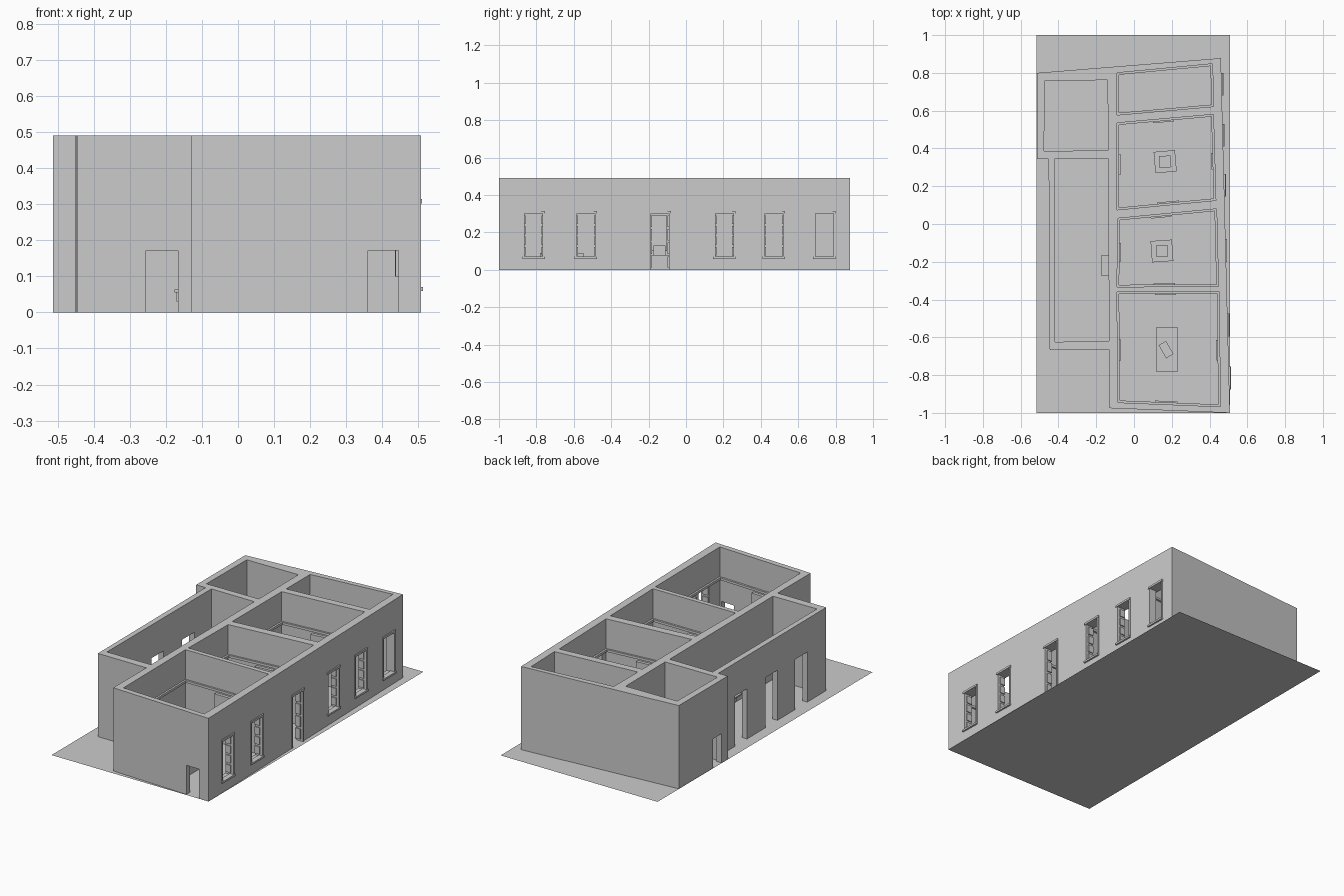
import bpy, bmesh, math
from mathutils import Vector, Matrix

cube = bpy.data.objects.get("Cube")
if cube:
    bpy.data.objects.remove(cube, do_unlink=True)

grey = bpy.data.materials.new("plain_grey")
grey.use_nodes = True
grey.diffuse_color = (0.6, 0.6, 0.6, 1)
grey.node_tree.nodes["Principled BSDF"].inputs["Base Color"].default_value = (0.6, 0.6, 0.6, 1)

H = 0.49        # wall height
HEAD = 0.31     # top of windows and picture rail


def add(name, bm):
    bmesh.ops.recalc_face_normals(bm, faces=bm.faces)
    me = bpy.data.meshes.new(name)
    bm.to_mesh(me)
    bm.free()
    me.materials.append(grey)
    ob = bpy.data.objects.new(name, me)
    bpy.context.collection.objects.link(ob)
    return ob


def prism(name, pts, z0, z1):
    bm = bmesh.new()
    face = bm.faces.new([bm.verts.new((x, y, z0)) for x, y in pts])
    ext = bmesh.ops.extrude_face_region(bm, geom=[face])
    top = [v for v in ext["geom"] if isinstance(v, bmesh.types.BMVert)]
    bmesh.ops.translate(bm, vec=(0, 0, z1 - z0), verts=top)
    return add(name, bm)


def box(name, x0, x1, y0, y1, z0, z1):
    return prism(name, [(x0, y0), (x1, y0), (x1, y1), (x0, y1)], z0, z1)


def turned_box(name, x, y, w, d, z0, z1, degrees):
    rot = Matrix.Rotation(math.radians(degrees), 2)
    corners = [(-w, -d), (w, -d), (w, d), (-w, d)]
    pts = [Vector((x, y)) + rot @ Vector(c) / 2 for c in corners]
    return prism(name, pts, z0, z1)


def wall_strip(name, a, b, t0, t1, depth, z0, z1):
    """Slab standing out from the wall a-b, room on the left side."""
    a, b = Vector(a), Vector(b)
    d = (b - a).normalized()
    n = Vector((-d.y, d.x)) * depth
    p, q = a.lerp(b, t0), a.lerp(b, t1)
    return prism(name, [p, q, q + n, p + n], z0, z1)


def east(y):
    """Outer face of the slightly slanting right wall."""
    return 0.508 - 0.0256 * (y + 1)


# Rooms, counter-clockwise from the front left corner
rooms = {
    "front_room": [(-0.085, -0.945), (0.457, -0.967), (0.45, -0.357), (-0.09, -0.36)],
    "middle_room": [(-0.09, -0.333), (0.447, -0.33), (0.437, 0.08), (-0.085, 0.03)],
    "rear_room": [(-0.09, 0.075), (0.433, 0.125), (0.42, 0.58), (-0.09, 0.535)],
    "store_room": [(-0.09, 0.577), (0.422, 0.622), (0.415, 0.848), (-0.09, 0.8)],
    "corridor": [(-0.417, -0.624), (-0.132, -0.62), (-0.137, 0.348), (-0.417, 0.348)],
    "side_room": [(-0.476, 0.386), (-0.137, 0.39), (-0.14, 0.762), (-0.473, 0.757)],
}

# Ground sheet
bm = bmesh.new()
bm.faces.new([bm.verts.new((x, y, 0)) for x, y in
              [(-0.515, -1), (0.508, -1), (0.508, 1), (-0.515, 1)]])
add("ground_sheet", bm)

# Solid block of the building
outline = [(-0.13, -0.975), (0.508, -1), (0.46, 0.878), (-0.513, 0.8),
           (-0.513, 0.344), (-0.452, 0.344), (-0.446, -0.667), (-0.13, -0.667)]
walls = prism("walls", outline, 0, H)

# Cutters for rooms and openings
cutters = [prism("room_cutter", p, -0.1, H + 0.1) for p in rooms.values()]
windows = [-0.815, -0.535, 0.205, 0.47, 0.74]
door_y = -0.14
HALF = 0.048
for y in windows + [door_y]:
    z0 = -0.1 if y == door_y else 0.065
    cutters.append(box("opening_cutter", east(y) - 0.1, east(y) + 0.05,
                       y - HALF, y + HALF, z0, HEAD - 0.008))
for y in (0.133, -0.153, -0.433):
    cutters.append(box("arcade_cutter", -0.5, -0.38, y - 0.057, y + 0.057, -0.1, 0.295))
cutters.append(box("side_door_cutter", -0.6, -0.44, 0.4, 0.48, -0.1, 0.172))
cutters.append(box("corridor_door_cutter", -0.255, -0.167, -0.75, -0.58, -0.1, 0.172))
cutters.append(box("front_door_cutter", 0.36, 0.445, -1.1, -0.9, -0.1, 0.172))
for c in cutters:
    c.hide_render = True
    mod = walls.modifiers.new("cut", "BOOLEAN")
    mod.operation = "DIFFERENCE"
    mod.solver = "EXACT"
    mod.object = c
bpy.context.view_layer.update()
cut = bpy.data.meshes.new_from_object(walls.evaluated_get(bpy.context.evaluated_depsgraph_get()))
walls.modifiers.clear()
walls.data = cut
for c in cutters:
    bpy.data.objects.remove(c, do_unlink=True)

# Open underside, so that only the ground sheet closes the bottom
bm = bmesh.new()
bm.from_mesh(cut)
under = [f for f in bm.faces if f.normal.z < -0.9 and f.calc_center_median().z < 0.01]
bmesh.ops.delete(bm, geom=under, context="FACES_ONLY")
bm.to_mesh(cut)
bm.free()

# Window and door surrounds with panelled reveals
for y in windows + [door_y]:
    x = east(y)
    is_door = y == door_y
    z0 = 0 if is_door else 0.065
    w = HALF + 0.012
    box("lintel", x - 0.01, x + 0.007, y - w, y + w, HEAD - 0.008, HEAD + 0.004)
    if not is_door:
        box("sill", x - 0.02, x + 0.01, y - w, y + w, z0 - 0.006, z0 + 0.005)
    for s in (-1, 1):
        inner, outer = sorted((y + s * HALF, y + s * (HALF + 0.01)))
        box("jamb_trim", x - 0.01, x + 0.003, inner, outer, z0, HEAD - 0.008)
        if y < 0.7:
            step = (HEAD - 0.02 - z0) / 4
            for i in range(4):
                ya, yb = sorted((y + s * HALF, y + s * (HALF - 0.006)))
                box("reveal_panel", x - 0.045, x - 0.012, ya, yb,
                    z0 + 0.012 + i * step, z0 + (i + 1) * step)

# Picture rails round the four main rooms
for name in ("front_room", "middle_room", "rear_room", "store_room"):
    pts = rooms[name]
    for i in range(4):
        wall_strip(name + "_picture_rail", pts[i], pts[(i + 1) % 4], 0, 1, 0.011,
                   HEAD - 0.008, HEAD + 0.006)

# Framed panels: wall number (front, right, back, left) and span along it
panels = {
    "front_room": [(0, 0.36, 0.58), (1, 0.4, 0.58), (2, 0.42, 0.63), (3, 0.43, 0.62)],
    "middle_room": [(0, 0.36, 0.57), (2, 0.46, 0.67), (3, 0.36, 0.63)],
    "rear_room": [(0, 0.41, 0.63), (1, 0.36, 0.55), (2, 0.41, 0.63), (3, 0.36, 0.6)],
}
for name, spans in panels.items():
    pts = rooms[name]
    for i, t0, t1 in spans:
        wall_strip(name + "_panel", pts[i], pts[(i + 1) % 4], t0, t1, 0.018, 0.1, 0.29)

# Display stands in the middle of the rooms
turned_box("long_stand", 0.175, -0.665, 0.117, 0.232, 0, 0.09, 0)
turned_box("long_stand_exhibit", 0.17, -0.665, 0.045, 0.08, 0.09, 0.12, 30)
for x, y, turn in ((0.148, -0.143, 4), (0.165, 0.33, 5)):
    turned_box("square_stand", x, y, 0.113, 0.113, 0, 0.08, turn)
    turned_box("square_stand_exhibit", x, y, 0.062, 0.062, 0.08, 0.13, turn - 2)

# Bracketed shelf on the corridor wall
box("corridor_shelf", -0.176, -0.13, -0.272, -0.168, 0.055, 0.063)
box("shelf_bracket", -0.17, -0.13, -0.225, -0.215, 0.03, 0.055)
